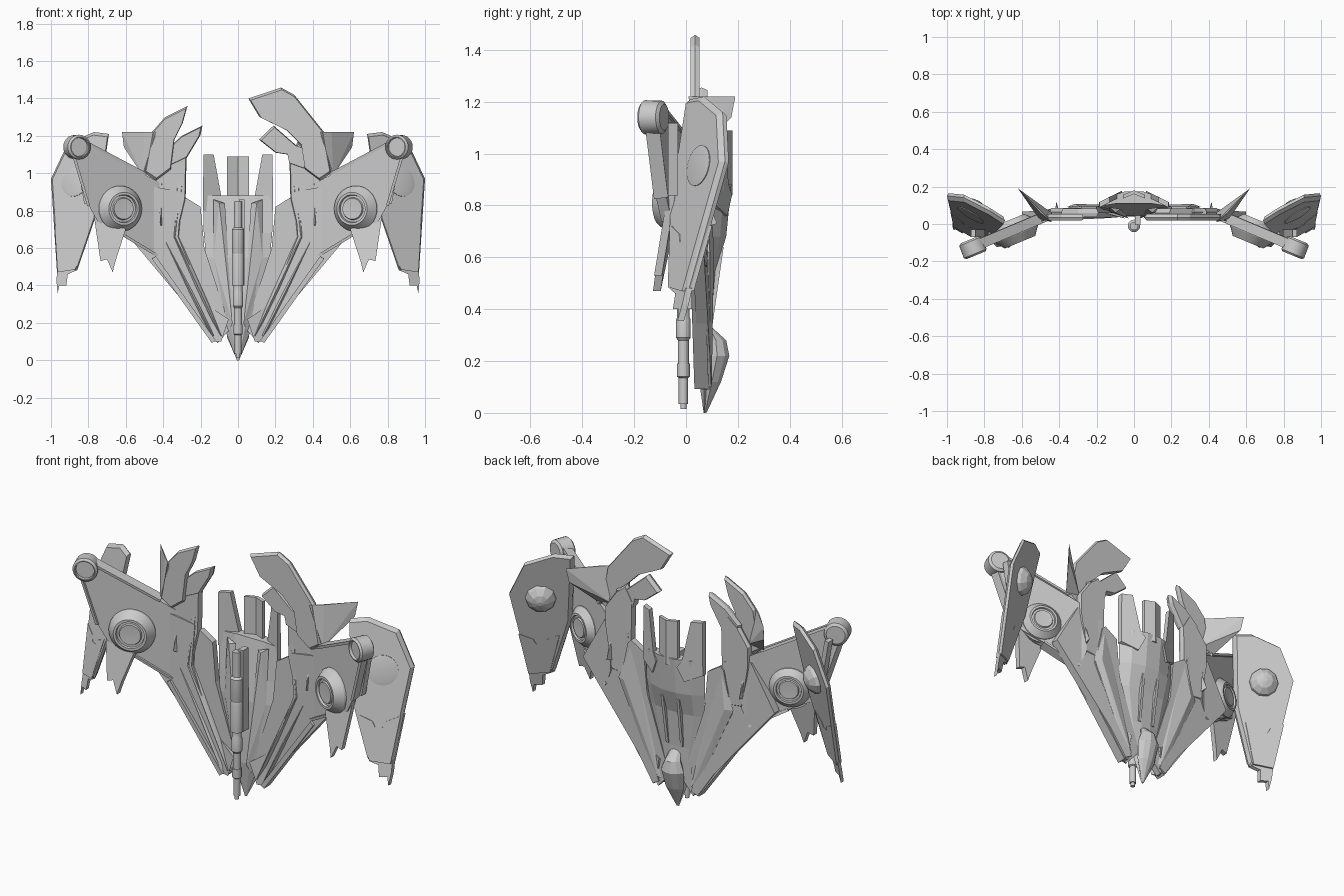
import bpy, bmesh, math
from mathutils import Vector, Matrix


def finish(name, bm, mirror=False, smooth=False):
    bmesh.ops.recalc_face_normals(bm, faces=bm.faces[:])
    me = bpy.data.meshes.new(name)
    bm.to_mesh(me)
    bm.free()
    ob = bpy.data.objects.new(name, me)
    bpy.context.collection.objects.link(ob)
    if mirror:
        m = ob.modifiers.new("mirror", 'MIRROR')
        m.use_mirror_merge = False
    if smooth:
        bpy.ops.object.select_all(action='DESELECT')
        ob.select_set(True)
        bpy.context.view_layer.objects.active = ob
        bpy.ops.object.shade_smooth_by_angle(angle=math.radians(30))
    return ob


def skin(bm, rings, cap=True):
    rows = [[bm.verts.new(p) for p in r] for r in rings]
    n = len(rows[0])
    for a, b in zip(rows, rows[1:]):
        for i in range(n):
            bm.faces.new((a[i], a[(i + 1) % n], b[(i + 1) % n], b[i]))
    if cap:
        bm.faces.new(rows[0])
        bm.faces.new(rows[-1])


def plate(name, pts, plane, t, edge=1.0, mirror=True):
    """Front outline (x,z) on the plane y=a+b*x+c*z; edge<1 bevels both faces."""
    a, b, c = plane
    n = len(pts)
    cx, cz = sum(p[0] for p in pts) / n, sum(p[1] for p in pts) / n
    layers = [(-t / 2, edge), (t / 2, edge)]
    if edge < 1:
        layers.insert(1, (0, 1.0))
    rings = []
    for d, s in layers:
        q = [(cx + (x - cx) * s, cz + (z - cz) * s) for x, z in pts]
        rings.append([(x, a + b * x + c * z + d, z) for x, z in q])
    bm = bmesh.new()
    skin(bm, rings)
    return finish(name, bm, mirror)


def hull(name, pts, mirror=True):
    bm = bmesh.new()
    for p in pts:
        bm.verts.new(p)
    bmesh.ops.convex_hull(bm, input=bm.verts[:])
    return finish(name, bm, mirror)


def beam(name, p, q, w, d, mirror=True):
    p, q = Vector(p), Vector(q)
    u = (q - p).normalized()
    side = u.cross(Vector((0, 1, 0))).normalized()
    dep = u.cross(side)
    bm = bmesh.new()
    skin(bm, [[e + side * w / 2 * i + dep * d / 2 * j
               for i, j in ((-1, -1), (1, -1), (1, 1), (-1, 1))] for e in (p, q)])
    return finish(name, bm, mirror)


def lathe(name, center, axis, profile, n=28, mirror=True, smooth=True):
    rot = Vector(axis).to_track_quat('Z', 'Y').to_matrix().to_4x4()
    m = Matrix.Translation(center) @ rot
    bm = bmesh.new()
    skin(bm, [[m @ Vector((r * math.cos(2 * math.pi * i / n), r * math.sin(2 * math.pi * i / n), h))
               for i in range(n)] for r, h in profile])
    return finish(name, bm, mirror, smooth)


def loft(name, stations):
    """Stations (z, half width, front y, side y, back y)."""
    bm = bmesh.new()
    rings = []
    for z, w, f, s, b in stations:
        half = [(w * .5, f), (w, s), (w * .7, s + (b - s) * .65), (w * .25, b)]
        rings.append([(x, y, z) for x, y in half] + [(-x, y, z) for x, y in reversed(half)])
    skin(bm, rings)
    return finish(name, bm)


# fuselage, nose canopy and tail prongs
loft("fuselage", [(0, .006, .068, .07, .075), (.2, .085, .04, .07, .10), (.35, .125, .045, .075, .10),
                  (.55, .17, .055, .08, .115), (.68, .183, .075, .09, .155), (.88, .187, .11, .095, .175)])
loft("nose_canopy", [(.002, .006, .07, .074, .08), (.12, .058, .07, .10, .135), (.22, .07, .08, .12, .167),
                     (.28, .045, .08, .115, .155), (.33, .03, .08, .09, .10)])
plate("side_tail_prong", [(.065, .84), (.09, .88), (.13, 1.10), (.185, 1.10), (.187, .8), (.1, .76)], (.195, -.5, 0), .03)
plate("centre_tail_half", [(0, .84), (.058, .84), (.058, 1.09), (0, 1.09)], (.17, -.4, 0), .02)
beam("spine_vent", (.045, .095, .36), (.05, .135, .64), .016, .02)
hull("keel_ridge", [(.03, .03, .2), (.05, .05, .15), (.1, .06, .84), (.13, .09, .86), (.13, .065, .55), (.07, .08, .84)])

# centre cannon
lathe("cannon_barrel", (0, -.01, 0), (0, 0, 1),
      [(.012, .015), (.012, .035), (.018, .035), (.018, .135), (.025, .14), (.025, .19), (.021, .19),
       (.021, .28), (.028, .29), (.028, .36), (.024, .37), (.024, .40), (.033, .40), (.033, .56),
       (.03, .57), (.033, .58), (.033, .70), (.022, .71), (.022, .85)], 20, False)
beam("cannon_rail", (.02, .02, .4), (.02, .02, .86), .03, .05, False)

# inner wing: layered strakes sweeping up from the nose
plate("inner_wing", [(.04, .17), (.11, .09), (.35, .62), (.3, .85), (.28, .87), (.2, .82), (.18, .6)],
      (.075, 0, 0), .035)
plate("swept_wing", [(.1, .12), (.14, .1), (.24, .25), (.6, .68), (.46, .93), (.3, .9), (.32, .66)],
      (.085, -.07, 0), .045)
# tapered ridge strips on the front and a broad one behind
for i, (a, b, c) in enumerate([((.09, .13), (.34, .66), (.31, .95)), ((.135, .13), (.40, .66), (.42, .95))]):
    hull("wing_rib_low_%d" % i, [(a[0] + s * .012, y, a[1]) for s, y in ((-1, .06), (0, .035), (1, .06))]
         + [(b[0] + s * .025, y, b[1]) for s, y in ((-1, .06), (0, .035), (1, .06))])
    hull("wing_rib_high_%d" % i, [(b[0] + s * .025, y, b[1]) for s, y in ((-1, .06), (0, .035), (1, .06))]
         + [(c[0] + s * .012, .045, c[1]) for s in (-1, 1)] + [(c[0], .06, c[1])])
hull("back_strip", [(.085, .09, .14), (.13, .09, .12), (.27, .09, .66), (.36, .09, .64), (.315, .108, .64),
                    (.11, .1, .15), (.28, .09, .86)])
beam("leading_edge", (.13, .06, .1), (.45, .045, .55), .025, .055)
hull("nose_strake", [(.05, .03, .22), (.09, .04, .1), (.135, .05, .1), (.12, .09, .1), (.2, .07, .32), (.1, .1, .25)])
for y, s in ((.085, .035), (.035, -.02)):
    hull("wing_blade", [(.41, y, .82), (.42, y, .82), (.415, y, .72), (.405, y, .72), (.415, y + s, .73)])

# upper shoulders and curved horns; blades differ left and right
plate("shoulder", [(.28, .86), (.275, 1.09), (.32, 1.17), (.38, 1.12), (.45, 1.02), (.45, .9), (.41, .66), (.33, .65)],
      (.065, 0, 0), .04, .94)
plate("horn_left", [(-.275, 1.08), (-.2, 1.205), (-.19, 1.255), (-.30, 1.2), (-.39, 1.12), (-.38, 1.03)],
      (.06, 0, 0), .045, .9, False)
plate("horn_right", [(.275, 1.05), (.265, 1.1), (.2, 1.11), (.112, 1.18), (.19, 1.255), (.31, 1.15), (.39, 1.12), (.36, 1.02)],
      (.06, 0, 0), .045, .92, False)
plate("blade_left", [(-.27, 1.36), (-.295, 1.27), (-.34, 1.18), (-.36, 1.02), (-.44, .96), (-.5, 1.0), (-.46, 1.22), (-.39, 1.30)],
      (.035, 0, 0), .035, .93, False)
plate("blade_right", [(.055, 1.4), (.23, 1.458), (.3, 1.42), (.46, 1.22), (.5, 1.0), (.44, .96), (.36, 1.02), (.34, 1.15),
                      (.26, 1.23), (.115, 1.3)], (.035, 0, 0), .035, .95, False)
hull("swept_fin", [(.44, .01, 1.22), (.62, .19, 1.22), (.61, .175, 1.14), (.51, .03, .99), (.44, .06, 1.03), (.5, .06, 1.22)])

# outer wing, canted forward, with edge rims and lower fin
wing = (.24, -.42, 0)
wy = lambda x: .24 - .42 * x
plate("outer_wing", [(.42, .95), (.51, 1.0), (.83, 1.18), (.88, 1.1), (.81, .85), (.75, .74), (.63, .68),
                     (.45, .57), (.41, .66)], wing, .04)
for i, (a, b) in enumerate([((.5, 1.0), (.84, 1.18)), ((.88, 1.1), (.8, .83)), ((.63, .68), (.44, .565))]):
    beam("wing_rim_%d" % i, (a[0], wy(a[0]), a[1]), (b[0], wy(b[0]), b[1]), .015, .055)
beam("wing_strut", (.81, -.05, .84), (.86, -.05, 1.12), .025, .04)
plate("lower_fin", [(.6, .7), (.78, .84), (.76, .7), (.735, .53), (.70, .54), (.67, .47), (.655, .53)],
      (-.13, -.1, .18), .03)

# lift engines, front and rear faces
n_front = Vector((-.38, -.92, 0))
ec = Vector((.638, wy(.638), .81))
prof = [(.125, -.01), (.122, .03), (.088, .075), (.075, .075), (.072, .062), (.06, .062), (.056, .072), (.02, .07)]
lathe("engine_front", ec, n_front, prof, 32)
lathe("engine_rear", ec, -n_front, [(r * .9, h * .75) for r, h in prof], 32)

# round pods on the wing tips
lathe("tip_pod", (.86, -.13, 1.14), n_front,
      [(.05, -.05), (.064, -.04), (.066, .03), (.055, .04), (.05, .04), (.048, .025), (.015, .025)], 24)

# tall outer shields with claws, hub and faceted dome
shield = (-.699, .614, .2426)
plate("outer_shield", [(.69, 1.21), (.77, 1.22), (.91, 1.16), (1.0, .97), (.967, .46), (.86, .48), (.75, .8)],
      shield, .04, .95)
plate("shield_lower_panel", [(.80, .72), (.86, .69), (.875, .66), (.91, .66), (.92, .69), (.98, .72), (.965, .47), (.87, .485)],
      shield, .046)
plate("shield_claw", [(.865, .48), (.91, .5), (.968, .48), (.97, .42), (.965, .355), (.955, .40), (.918, .40), (.91, .46)],
      shield, .025)
nb = Vector((-.614, 1, -.2426)).normalized()
hc = Vector((.865, .0, .95))
hc.y = shield[0] + shield[1] * hc.x + shield[2] * hc.z
lathe("shield_dome", hc, nb, [(.085, 0), (.075, .035), (.045, .06), (.012, .07)], 10, smooth=False)
lathe("shield_hub", hc, -nb, [(.08, 0), (.08, .02), (.06, .024)], 24)
